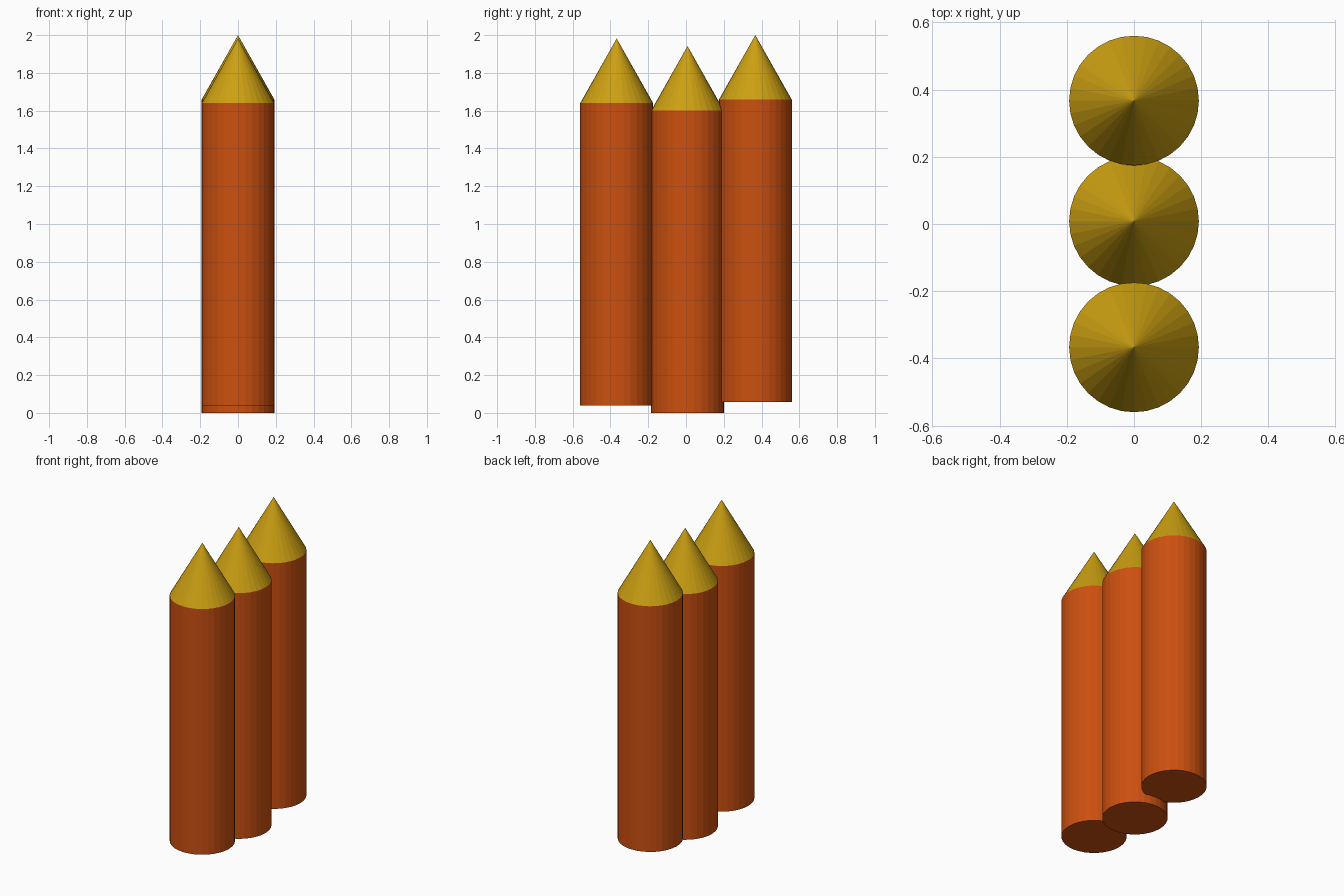
import bpy

if "Cube" in bpy.data.objects:
    bpy.data.objects.remove(bpy.data.objects["Cube"])

RADIUS, BODY_H, TIP_H, SIDES = 0.193, 1.6, 0.342, 32


def material(name, color):
    m = bpy.data.materials.new(name)
    m.diffuse_color = color
    m.use_nodes = True
    m.node_tree.nodes["Principled BSDF"].inputs["Base Color"].default_value = m.diffuse_color
    return m


orange = material("orange", (0.60, 0.08, 0.005, 1))
yellow = material("yellow", (0.60, 0.35, 0.006, 1))


def stick(label, y, z):
    # Cylindrical body
    bpy.ops.mesh.primitive_cylinder_add(vertices=SIDES, radius=RADIUS, depth=BODY_H,
                                        location=(0, y, z + BODY_H / 2))
    body = bpy.context.object
    body.name = label + "_body"
    body.data.materials.append(orange)
    # Pointed tip
    bpy.ops.mesh.primitive_cone_add(vertices=SIDES, radius1=RADIUS, radius2=0, depth=TIP_H,
                                    location=(0, y, z + BODY_H + TIP_H / 2))
    tip = bpy.context.object
    tip.name = label + "_tip"
    tip.data.materials.append(yellow)


# Row of three, each at its own height
for label, y, z in (("front", -0.367, 0.04), ("middle", 0.008, 0.0), ("back", 0.367, 0.058)):
    stick(label, y, z)
